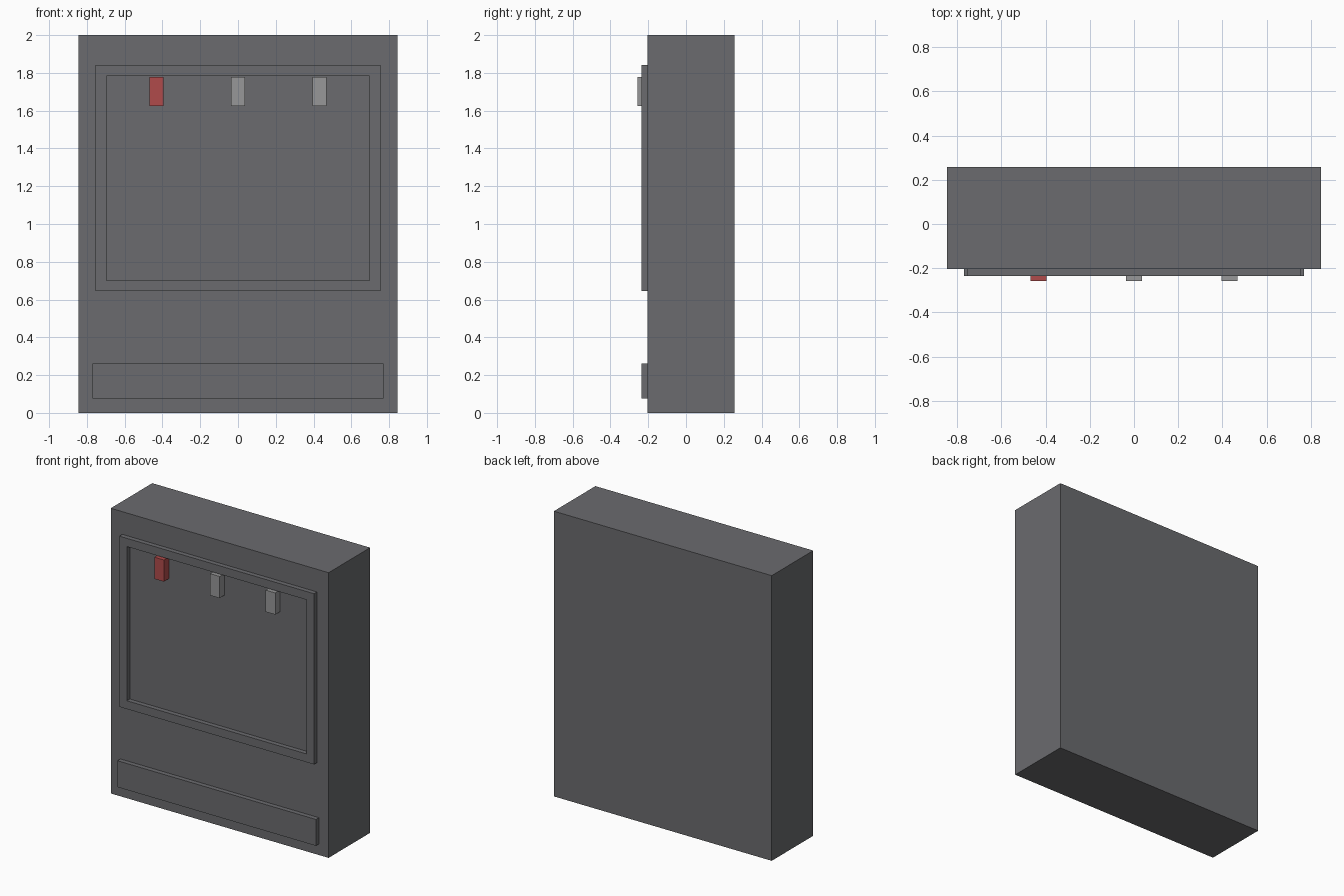
import bpy
import bmesh

cube = bpy.data.objects.get("Cube")
if cube:
    bpy.data.objects.remove(cube, do_unlink=True)


def make_material(name, rgb):
    mat = bpy.data.materials.new(name)
    mat.use_nodes = True
    colour = (*rgb, 1.0)
    mat.diffuse_color = colour
    bsdf = next(n for n in mat.node_tree.nodes if n.type == "BSDF_PRINCIPLED")
    bsdf.inputs["Base Color"].default_value = colour
    return mat


def add_object(name, bm, mat):
    bmesh.ops.recalc_face_normals(bm, faces=bm.faces)
    mesh = bpy.data.meshes.new(name)
    bm.to_mesh(mesh)
    bm.free()
    mesh.materials.append(mat)
    obj = bpy.data.objects.new(name, mesh)
    bpy.context.collection.objects.link(obj)
    return obj


def box(name, x, y, z, mat):
    """Box spanning the (low, high) pairs along each axis."""
    bm = bmesh.new()
    bmesh.ops.create_cube(bm, size=1)
    for v in bm.verts:
        v.co = [pair[c > 0] for pair, c in zip((x, y, z), v.co)]
    return add_object(name, bm, mat)


def frame(name, outer, inner, y, mat):
    """Rectangular ring; outer and inner are (half width, bottom, top)."""
    bm = bmesh.new()
    loops = []
    for half, low, high in (outer, inner):
        corners = [(-half, low), (half, low), (half, high), (-half, high)]
        for depth in y:
            loops.append([bm.verts.new((cx, depth, cz)) for cx, cz in corners])
    out_front, out_back, in_front, in_back = loops
    ring = [out_front, out_back, in_back, in_front, out_front]
    for a, b in zip(ring, ring[1:]):
        for i in range(4):
            j = (i + 1) % 4
            bm.faces.new((a[i], a[j], b[j], b[i]))
    return add_object(name, bm, mat)


dark_grey = make_material("dark grey", (0.145, 0.147, 0.156))
light_grey = make_material("light grey", (0.31, 0.31, 0.315))
red = make_material("red", (0.434, 0.071, 0.071))

FACE = -0.203    # front of the cabinet
RAISED = -0.236  # front of the raised trim

# Cabinet and raised trim
box("cabinet_body", (-0.845, 0.845), (FACE, 0.257), (0, 2), dark_grey)
frame("panel_frame", (0.755, 0.644, 1.841), (0.697, 0.702, 1.783),
      (RAISED, FACE), dark_grey)
box("kick_plate", (-0.77, 0.77), (RAISED, FACE), (0.077, 0.262), dark_grey)

# Row of switches under the top of the frame
for side, x, mat in (("right", -0.432, red), ("middle", 0, light_grey),
                     ("left", 0.432, light_grey)):
    box(side + "_switch", (x - 0.037, x + 0.037), (-0.257, FACE),
        (1.626, 1.778), mat)
